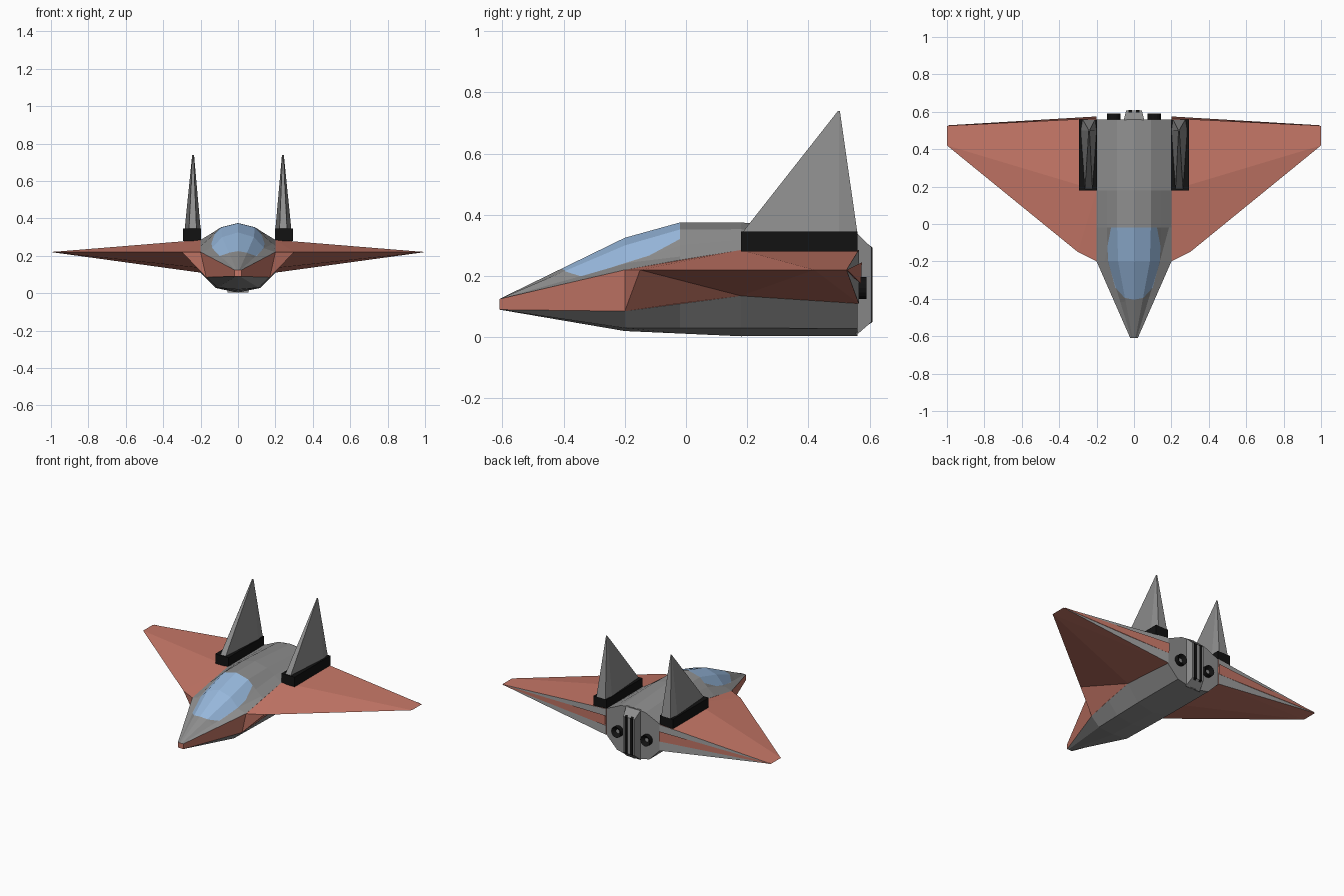
import bpy, bmesh, math
from mathutils import Vector, Matrix

if "Cube" in bpy.data.objects:
    bpy.data.objects.remove(bpy.data.objects["Cube"])


def material(name, rgb):
    m = bpy.data.materials.new(name)
    m.diffuse_color = (*rgb, 1)
    m.use_nodes = True
    m.node_tree.nodes["Principled BSDF"].inputs["Base Color"].default_value = m.diffuse_color
    return m


GREY = material("hull grey", (0.27, 0.27, 0.27))
CORAL = material("coral red", (0.58, 0.19, 0.14))
BLUE = material("canopy blue", (0.31, 0.48, 0.72))
BLACK = material("black", (0.006, 0.006, 0.006))
LIGHT = material("light grey", (0.36, 0.36, 0.36))


def finish(name, bm, mats, mirror=False):
    bmesh.ops.recalc_face_normals(bm, faces=bm.faces)
    me = bpy.data.meshes.new(name)
    bm.to_mesh(me)
    bm.free()
    for m in mats:
        me.materials.append(m)
    ob = bpy.data.objects.new(name, me)
    bpy.context.collection.objects.link(ob)
    if mirror:
        mod = ob.modifiers.new("mirror", 'MIRROR')
        mod.use_mirror_merge = False
    return ob


def loft(rings):
    """Closed skin through rings with equal point counts; caps at both ends."""
    bm = bmesh.new()
    vs = [[bm.verts.new(p) for p in r] for r in rings]
    n = len(vs[0])
    bands = []
    for a, b in zip(vs, vs[1:]):
        bands.append([bm.faces.new((a[i], a[(i + 1) % n], b[(i + 1) % n], b[i]))
                      for i in range(n)])
    caps = bm.faces.new(vs[0]), bm.faces.new(vs[-1])
    return bm, bands, caps


def rect_z(x0, x1, y0, y1, z):
    return [(x0, y0, z), (x1, y0, z), (x1, y1, z), (x0, y1, z)]


def rect_y(x0, x1, z0, z1, y):
    return [(x0, y, z0), (x1, y, z0), (x1, y, z1), (x0, y, z1)]


# Fuselage: half sections (x, z) from top centre to bottom centre
sections = [
    (-0.61, [(0, .125), (.008, .125), (.014, .125), (.02, .125), (.02, .09), (.01, .09), (0, .09)]),
    (-0.20, [(0, .325), (.085, .30), (.14, .24), (.2, .22), (.17, .085), (.11, .03), (0, .02)]),
    (-0.02, [(0, .375), (.09, .352), (.145, .30), (.2, .252), (.186, .109), (.115, .03), (0, .012)]),
    (0.18, [(0, .375), (.09, .353), (.145, .318), (.2, .285), (.2, .135), (.12, .03), (0, .003)]),
    (0.56, [(0, .345), (.09, .335), (.145, .31), (.2, .285), (.2, .11), (.12, .028), (0, .004)]),
]
rings = []
for y, half in sections:
    ring = half + [(-x, z) for x, z in half[-2:0:-1]]
    rings.append([(x, y, z) for x, z in ring])
bm, bands, caps = loft(rings)
for band in bands:                       # side strakes
    for i in (3, 8):
        band[i].material_index = 1
caps[0].material_index = 1
# Canopy: clip the top skin to a convex outline seen from above
outline = [(0, -.405), (.05, -.395), (.10, -.34), (.138, -.2), (.142, -.12), (.122, -.015)]
outline += [(-x, y) for x, y in outline[:0:-1]]
inside = [f for band in bands[:2] for i, f in enumerate(band) if i not in (3, 4, 5, 6, 7, 8)]
for k, a in enumerate(outline):
    b = outline[(k + 1) % len(outline)]
    co = Vector((*a, 0))
    no = Vector((b[1] - a[1], a[0] - b[0], 0)).normalized()
    geom = set(inside)
    for f in inside:
        geom.update(f.edges)
        geom.update(f.verts)
    res = bmesh.ops.bisect_plane(bm, geom=list(geom), plane_co=co, plane_no=no, dist=1e-5)
    faces = {g for g in res["geom"] if isinstance(g, bmesh.types.BMFace)}
    inside = [f for f in faces if (f.calc_center_median() - co).dot(no) < 0]
for f in inside:
    f.material_index = 2
finish("fuselage", bm, [GREY, CORAL, BLUE])

# Wings: upper and lower root lines meeting one flat outer edge
bm = bmesh.new()
V = lambda *p: bm.verts.new(p)
lead, tip, end = V(.3, -.15, .22), V(1, .42, .22), V(1, .525, .22)
front = V(.2, -.2, .22)
upper = [V(.2, .18, .285), V(.2, .565, .285)]
low_front = V(.17, -.2, .085)
lower = [V(.2, .18, .135), V(.2, .565, .11)]
for first, (mid, rear) in ((front, upper), (low_front, lower)):
    for tri in ((first, lead, mid), (lead, tip, mid), (mid, tip, rear), (tip, end, rear)):
        bm.faces.new(tri)
bm.faces.new((front, lead, low_front))
back = bm.faces.new((upper[1], end, lower[1]))
back.material_index = 1
bm.faces.new((front, low_front, lower[0], lower[1], upper[1], upper[0]))
finish("wing", bm, [CORAL, LIGHT], True)

# Tapered flap strip along the trailing edge
bm, _, _ = loft([[(.2, .55, .21), (.2, .575, .245), (.2, .572, .175)],
                 [(.99, .515, .22), (.99, .528, .2215), (.99, .528, .2185)]])
finish("trailing_flap", bm, [CORAL], True)

# Tail fins on black mounts
bm, _, _ = loft([rect_z(.198, .295, .18, .56, .28), rect_z(.198, .295, .18, .56, .345)])
finish("fin_mount", bm, [BLACK], True)
bm, _, _ = loft([[(.222, .185, .343), (.262, .185, .343), (.285, .5, .343), (.275, .56, .343),
                  (.208, .56, .343), (.2, .5, .343)],
                 [(.238, .497, .74), (.242, .497, .74), (.245, .5, .74), (.243, .503, .74),
                  (.237, .503, .74), (.235, .5, .74)]])
finish("tail_fin", bm, [GREY], True)

# Tapered tail block with two black bars
bm, _, _ = loft([rect_y(-.055, .055, .005, .343, .555), rect_y(-.042, .042, .05, .293, .607)])
finish("tail_block", bm, [GREY])
bm, _, _ = loft([rect_y(.011, .03, .03, .315, .58), rect_y(.011, .03, .05, .293, .61)])
finish("tail_bar", bm, [BLACK], True)

# Round thrusters with a recessed bore
bm = bmesh.new()
bmesh.ops.create_cone(bm, cap_ends=True, segments=16, radius1=.036, radius2=.036, depth=.04,
                      matrix=Matrix.Translation((.108, .57, .16)) @ Matrix.Rotation(-math.pi / 2, 4, 'X'))
bm.normal_update()
mouth = max(bm.faces, key=lambda f: f.calc_center_median().y)
bmesh.ops.inset_region(bm, faces=[mouth], thickness=.022)
bmesh.ops.translate(bm, verts=mouth.verts, vec=(0, -.02, 0))
mouth.material_index = 1
finish("thruster", bm, [BLACK, GREY], True)
